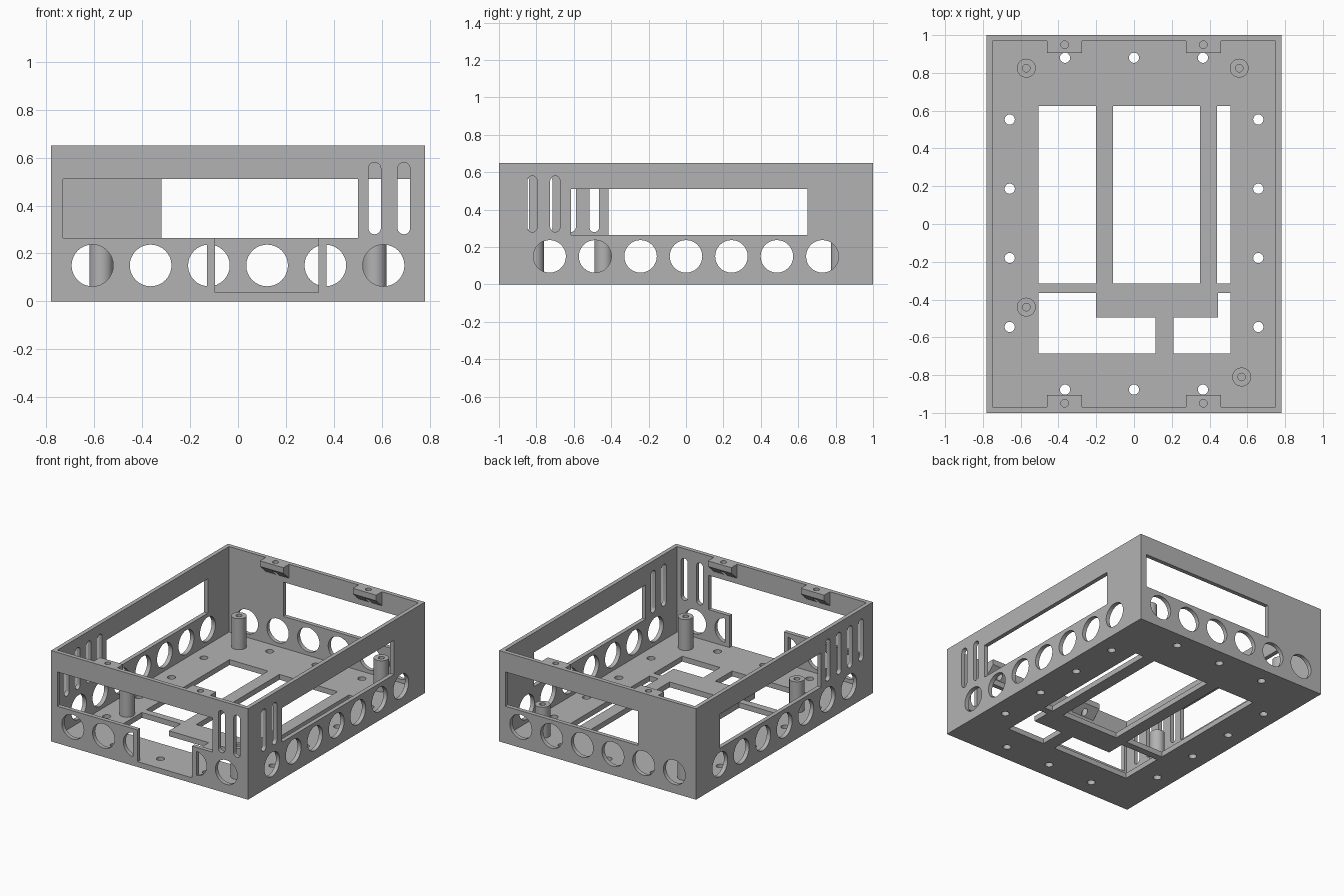
import bpy, bmesh, math
from mathutils import Vector

cube = bpy.data.objects.get("Cube")
if cube:
    bpy.data.objects.remove(cube, do_unlink=True)

W, D, H = 0.78, 1.0, 0.65      # half width, half depth, height
WALL, FLOOR = 0.03, 0.038

grey = bpy.data.materials.new("plain_grey")
grey.use_nodes = True
grey.diffuse_color = (0.45, 0.45, 0.45, 1)
grey.node_tree.nodes["Principled BSDF"].inputs["Base Color"].default_value = grey.diffuse_color


# Outlines in a plane
def rect(u0, u1, v0, v1):
    return [(u0, v0), (u1, v0), (u1, v1), (u0, v1)]


def round_slot(u, v, r, straight=0.0, n=16):
    """Upright slot with round ends; a circle when straight is zero."""
    pts = []
    for end, start in ((1, 0), (-1, math.pi)):
        for i in range(n + 1):
            if straight == 0 and i == n:
                continue
            a = start + math.pi * i / n
            pts.append((u + r * math.cos(a), v + end * straight / 2 + r * math.sin(a)))
    return pts


def solid(name, outlines, axis, lo, hi):
    """One object holding a prism along the axis for each outline."""
    place = {"x": lambda u, v, d: (d, u, v),
             "y": lambda u, v, d: (u, d, v),
             "z": lambda u, v, d: (u, v, d)}[axis]
    bm = bmesh.new()
    for pts in outlines:
        face = bm.faces.new([bm.verts.new(place(u, v, lo)) for u, v in pts])
        shift = Vector(place(0, 0, hi - lo))
        ext = bmesh.ops.extrude_face_region(bm, geom=[face], use_keep_orig=True)
        moved = [g for g in ext["geom"] if isinstance(g, bmesh.types.BMVert)]
        bmesh.ops.translate(bm, verts=moved, vec=shift)
    bmesh.ops.recalc_face_normals(bm, faces=bm.faces)
    mesh = bpy.data.meshes.new(name)
    bm.to_mesh(mesh)
    bm.free()
    mesh.materials.append(grey)
    obj = bpy.data.objects.new(name, mesh)
    bpy.context.collection.objects.link(obj)
    return obj


def combine(obj, tool, operation="DIFFERENCE"):
    """Apply a boolean and drop the tool."""
    mod = obj.modifiers.new("bool", "BOOLEAN")
    mod.object, mod.operation, mod.solver = tool, operation, "EXACT"
    bpy.context.view_layer.objects.active = obj
    bpy.ops.object.modifier_apply(modifier=mod.name)
    bpy.data.objects.remove(tool, do_unlink=True)


def smooth(obj):
    bpy.ops.object.select_all(action="DESELECT")
    obj.select_set(True)
    bpy.context.view_layer.objects.active = obj
    bpy.ops.object.shade_smooth_by_angle(angle=math.radians(30))


# Open box
case = solid("case_shell", [rect(-W, W, -D, D)], "z", 0, H)
combine(case, solid("cavity", [rect(-W + WALL, W - WALL, -D + WALL, D - WALL)], "z", FLOOR, 1))

# Rows of round holes through opposite walls
pitch, hole_z, hole_r = 0.243, 0.15, 0.087
combine(case, solid("holes_y", [round_slot((i - 2.5) * pitch, hole_z, hole_r)
                                for i in range(6)], "y", -1.1, 1.1))
combine(case, solid("holes_x", [round_slot((i - 3) * pitch, hole_z, hole_r)
                                for i in range(7)], "x", -1, 1))

# Posts beside the front notch, then the notch itself
low, high = 0.265, 0.51
combine(case, solid("posts", [rect(-0.13, -0.08, FLOOR - 0.01, low),
                              rect(0.32, 0.37, FLOOR - 0.01, low)], "y", -D, -D + WALL), "UNION")
combine(case, solid("notch", [rect(-0.095, 0.335, FLOOR, 0.4)], "y", -1.1, -0.9))

# Windows and vent slots: axis, range along it, window span, slot positions
walls = [("y", -1.1, -0.9, (-0.73, 0.5), (0.57, 0.692)),
         ("y", 0.9, 1.1, (-0.32, 0.73), ()),
         ("x", 0.7, 0.9, (-0.615, 0.65), (-0.822, -0.7)),
         ("x", -0.9, -0.7, (-0.415, 0.73), (-0.865, -0.74, -0.615, -0.49))]
for axis, lo, hi, span, slots in walls:
    cuts = [rect(*span, low, high)] + [round_slot(u, 0.43, 0.026, 0.248) for u in slots]
    combine(case, solid("openings", cuts, axis, lo, hi))

# Floor openings and screw holes
floor_cuts = [rect(a, b, -0.315, 0.625) for a, b in ((-0.505, -0.2), (-0.11, 0.35), (0.44, 0.51))]
floor_cuts.append([(-0.505, -0.685), (0.115, -0.685), (0.115, -0.495),
                   (-0.2, -0.495), (-0.2, -0.365), (-0.505, -0.365)])
floor_cuts.append([(0.21, -0.685), (0.51, -0.685), (0.51, -0.365),
                   (0.445, -0.365), (0.445, -0.495), (0.21, -0.495)])
floor_cuts += [round_slot(x, y, 0.027) for x in (-0.365, 0, 0.365) for y in (-0.877, 0.88)]
floor_cuts += [round_slot(x, y, 0.027) for x in (-0.658, 0.658)
               for y in (-0.545, -0.18, 0.187, 0.553)]
combine(case, solid("floor_cuts", floor_cuts, "z", -0.1, 0.1))
smooth(case)

# Board standoffs with blind bores
for i, (x, y) in enumerate([(-0.57, 0.825), (0.557, 0.825), (-0.57, -0.44), (0.57, -0.81)]):
    post = solid(f"standoff_{i + 1}", [round_slot(x, y, 0.05)], "z", FLOOR, 0.26)
    combine(post, solid("bore", [round_slot(x, y, 0.02)], "z", FLOOR + 0.01, 0.4))
    smooth(post)

# Lid screw tabs under the rim, sloped below
for side, end in ((-1, "front"), (1, "back")):
    for x, hand in ((-0.3675, "right"), (0.3675, "left")):
        shape = [(side * y, z) for y, z in ((D - WALL, H), (0.905, H), (0.905, 0.61), (D - WALL, 0.55))]
        tab = solid(f"{end}_{hand}_lid_tab", [shape], "x", x - 0.0925, x + 0.0925)
        combine(tab, solid("bore", [round_slot(x, side * 0.949, 0.02)], "z", 0.4, 0.8))
        smooth(tab)
